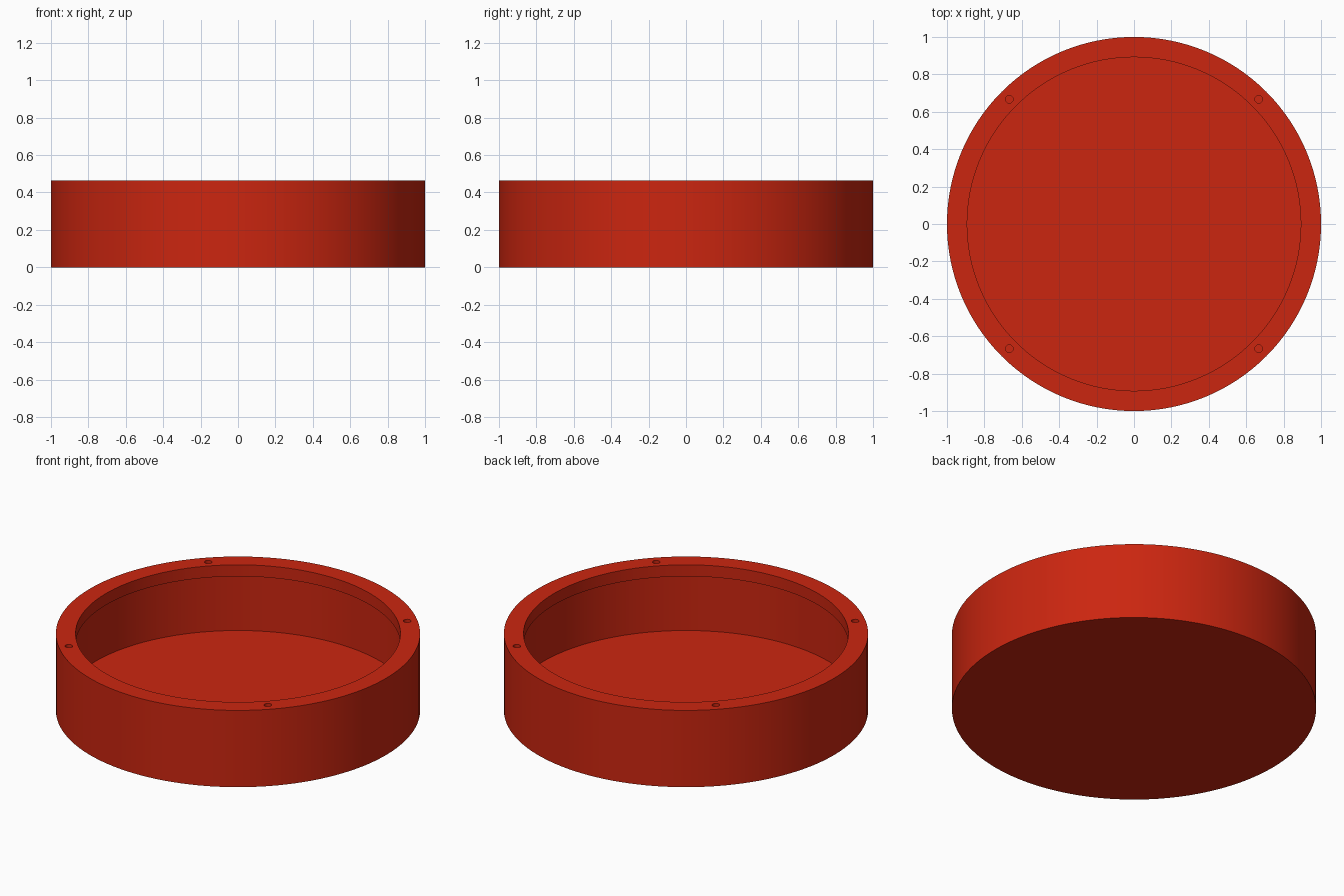
import bpy, bmesh, math

if "Cube" in bpy.data.objects:
    bpy.data.objects.remove(bpy.data.objects["Cube"])

SEG = 128
HEIGHT, LIP_BOTTOM, FLOOR = 0.465, 0.395, 0.033
LIP_R, WALL_R = 0.892, 0.965

red = bpy.data.materials.new("red")
red.diffuse_color = (0.60, 0.019, 0.005, 1)
red.use_nodes = True
red.node_tree.nodes["Principled BSDF"].inputs["Base Color"].default_value = red.diffuse_color


def new_object(name, bm):
    mesh = bpy.data.meshes.new(name)
    bmesh.ops.recalc_face_normals(bm, faces=bm.faces)
    bm.to_mesh(mesh)
    bm.free()
    obj = bpy.data.objects.new(name, mesh)
    bpy.context.collection.objects.link(obj)
    mesh.materials.append(red)
    return obj


# Round tray: a closed profile (radius, height) turned about z
profile = [(1, 0), (1, HEIGHT), (LIP_R, HEIGHT), (LIP_R, LIP_BOTTOM),
           (WALL_R, LIP_BOTTOM), (WALL_R, FLOOR)]
bm = bmesh.new()
rings = [[bm.verts.new((r * math.cos(2 * math.pi * i / SEG),
                        r * math.sin(2 * math.pi * i / SEG), z))
          for i in range(SEG)] for r, z in profile]
for a, b in zip(rings, rings[1:]):
    for i in range(SEG):
        j = (i + 1) % SEG
        bm.faces.new((a[i], a[j], b[j], b[i]))
bm.faces.new(rings[0])    # underside
bm.faces.new(rings[-1])   # inside floor
tray = new_object("round_tray", bm)

# Four screw holes through the inward lip
bm = bmesh.new()
for x in (-0.667, 0.667):
    for y in (-0.667, 0.667):
        geo = bmesh.ops.create_cone(bm, cap_ends=True, segments=24,
                                    radius1=0.021, radius2=0.021, depth=0.14)
        bmesh.ops.translate(bm, verts=geo["verts"],
                            vec=(x, y, (HEIGHT + LIP_BOTTOM) / 2))
cutter = new_object("screw_hole_cutter", bm)
cutter.hide_render = True

cut = tray.modifiers.new("screw_holes", 'BOOLEAN')
cut.operation = 'DIFFERENCE'
cut.solver = 'EXACT'
cut.object = cutter
bpy.context.view_layer.objects.active = tray
tray.select_set(True)
cutter.select_set(False)
bpy.ops.object.modifier_apply(modifier=cut.name)
bpy.data.objects.remove(cutter)

bpy.ops.object.shade_smooth_by_angle(angle=math.radians(30))
